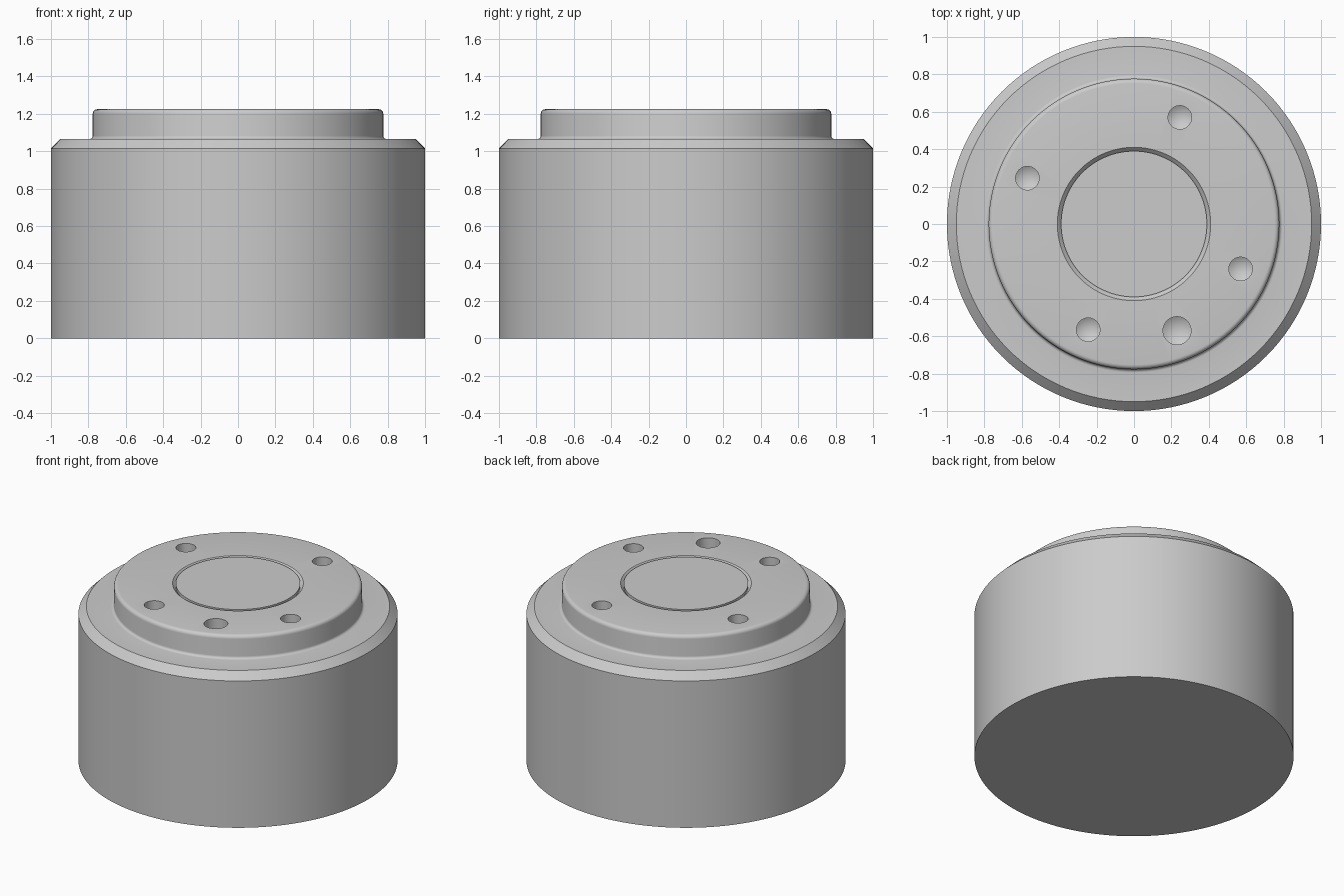
import bpy, bmesh, math

cube = bpy.data.objects.get("Cube")
if cube:
    bpy.data.objects.remove(cube, do_unlink=True)

metal = bpy.data.materials.new("plain grey metal")
metal.use_nodes = True
GREY = (0.6, 0.6, 0.6, 1)
metal.diffuse_color = GREY
metal.node_tree.nodes["Principled BSDF"].inputs["Base Color"].default_value = GREY


def lathe(name, profile, steps, centre=(0, 0)):
    """Revolve (radius, height) points about a vertical axis."""
    bm = bmesh.new()
    verts = [bm.verts.new((r, 0, z)) for r, z in profile]
    edges = [bm.edges.new(pair) for pair in zip(verts, verts[1:])]
    bmesh.ops.spin(bm, geom=verts + edges, cent=(0, 0, 0), axis=(0, 0, 1),
                   angle=math.tau, steps=steps, use_duplicate=False)
    bmesh.ops.remove_doubles(bm, verts=bm.verts, dist=1e-5)
    bmesh.ops.recalc_face_normals(bm, faces=bm.faces)
    mesh = bpy.data.meshes.new(name)
    bm.to_mesh(mesh)
    bm.free()
    mesh.materials.append(metal)
    obj = bpy.data.objects.new(name, mesh)
    obj.location = (*centre, 0)
    bpy.context.collection.objects.link(obj)
    return obj


def arc(r, z, radius, start, end, n=5):
    """Quarter-round points about (r, z), angles in degrees."""
    return [(r + radius * math.cos(math.radians(start + (end - start) * i / n)),
             z + radius * math.sin(math.radians(start + (end - start) * i / n)))
            for i in range(n + 1)]


TOP, SHOULDER, BOSS = 1.225, 1.065, 0.777

# Drum with chamfered shoulder, filleted boss and a fine groove round the core
profile = [(0, 0), (1, 0), (1, 1.015), (0.95, SHOULDER)]
profile += arc(BOSS + 0.018, SHOULDER + 0.018, 0.018, 270, 180)
profile += arc(BOSS - 0.025, TOP - 0.025, 0.025, 0, 90)
profile += [(0.41, TOP), (0.39, TOP - 0.02), (0.39, TOP), (0, TOP)]
drum = lathe("drum", profile, 128)

# Drilled holes with conical bottoms, the last one larger
holes = [(0.245, 0.57, 0.063), (-0.57, 0.245, 0.063), (0.57, -0.24, 0.063),
         (-0.245, -0.565, 0.063), (0.23, -0.57, 0.075)]
bpy.context.view_layer.objects.active = drum
for x, y, r in holes:
    floor = TOP - 0.18
    drill = lathe("drill_cutter", [(0, floor - 0.6 * r), (r, floor),
                                   (r, TOP + 0.1), (0, TOP + 0.1)], 32, (x, y))
    drill.hide_render = True
    cut = drum.modifiers.new("drilled hole", "BOOLEAN")
    cut.operation, cut.solver, cut.object = "DIFFERENCE", "EXACT", drill
    bpy.ops.object.modifier_apply(modifier=cut.name)
    bpy.data.objects.remove(drill, do_unlink=True)

# Smooth walls and fillets, crisp edges
drum.select_set(True)
bpy.ops.object.shade_smooth_by_angle(angle=math.radians(30))
